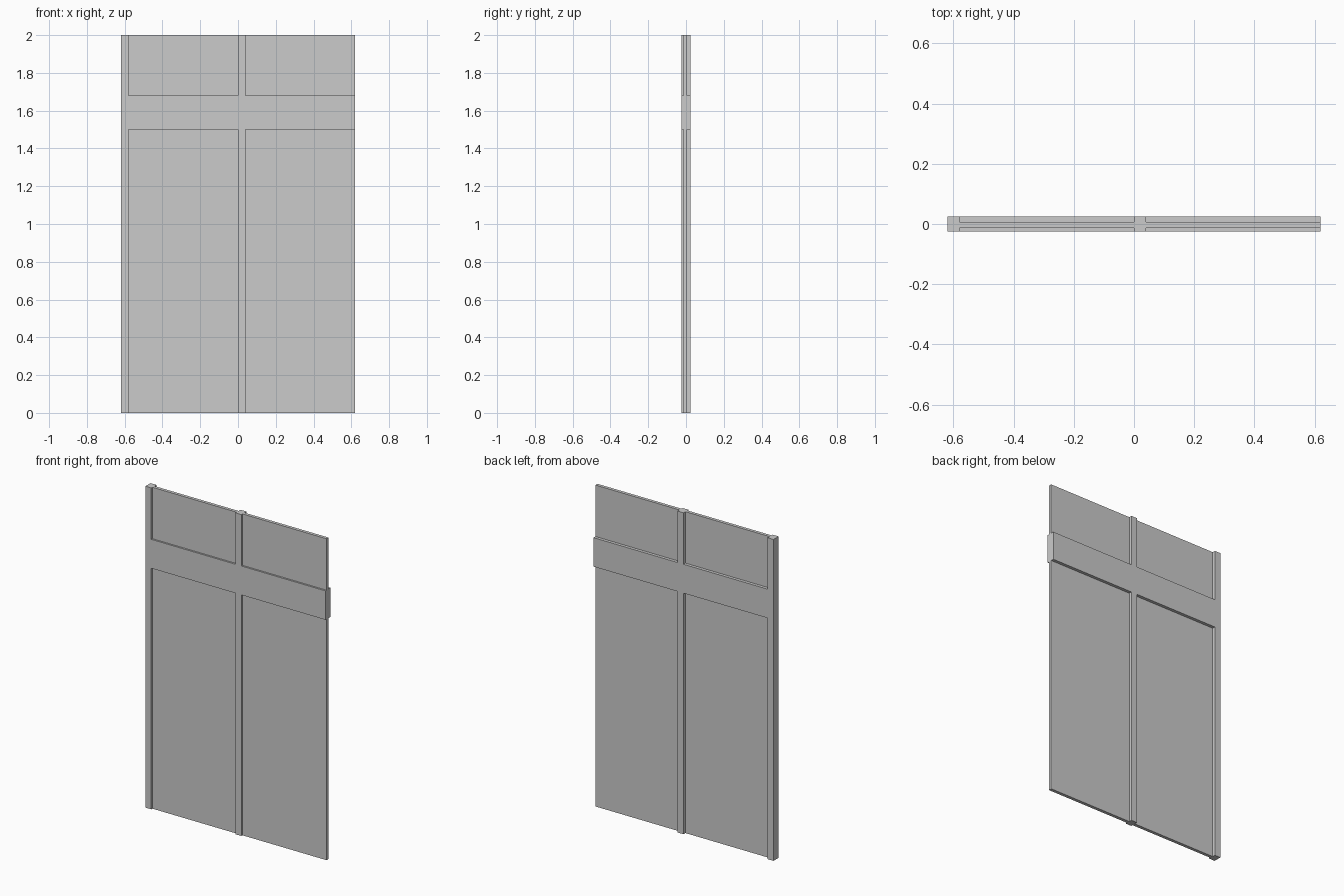
import bpy
import bmesh

if "Cube" in bpy.data.objects:
    bpy.data.objects.remove(bpy.data.objects["Cube"])

# Key positions shared by frame and panels
X_LEFT, X_STILE, X_MID0, X_MID1, X_RIGHT = -0.62, -0.58, 0.0, 0.04, 0.62
Z_BOTTOM, Z_RAIL0, Z_RAIL1, Z_TOP = 0.0, 1.50, 1.68, 2.0
FRAME_Y = (-0.025, 0.025)
PANEL_Y = (-0.014, 0.006)


def extrude_profile(name, points, y_range):
    """Extrude an outline drawn in XZ through a range of Y."""
    bm = bmesh.new()
    face = bm.faces.new([bm.verts.new((x, y_range[0], z)) for x, z in points])
    result = bmesh.ops.extrude_face_region(bm, geom=[face])
    verts = [v for v in result["geom"] if isinstance(v, bmesh.types.BMVert)]
    bmesh.ops.translate(bm, verts=verts, vec=(0, y_range[1] - y_range[0], 0))
    if face.is_valid and len(bm.faces) == len(points) + 1:
        bm.faces.new([v for v in face.verts])
    bmesh.ops.recalc_face_normals(bm, faces=bm.faces)
    mesh = bpy.data.meshes.new(name)
    bm.to_mesh(mesh)
    bm.free()
    obj = bpy.data.objects.new(name, mesh)
    bpy.context.collection.objects.link(obj)
    return obj


# Frame: left stile, centre mullion and cross rail in one flush piece
extrude_profile("frame", [
    (X_LEFT, Z_BOTTOM), (X_STILE, Z_BOTTOM), (X_STILE, Z_RAIL0),
    (X_MID0, Z_RAIL0), (X_MID0, Z_BOTTOM), (X_MID1, Z_BOTTOM),
    (X_MID1, Z_RAIL0), (X_RIGHT, Z_RAIL0), (X_RIGHT, Z_RAIL1),
    (X_MID1, Z_RAIL1), (X_MID1, Z_TOP), (X_MID0, Z_TOP),
    (X_MID0, Z_RAIL1), (X_STILE, Z_RAIL1), (X_STILE, Z_TOP),
    (X_LEFT, Z_TOP)], FRAME_Y)

# Thin recessed panels filling the four openings
for side, x0, x1 in (("left", X_STILE, X_MID0), ("right", X_MID1, X_RIGHT)):
    for level, z0, z1 in (("lower", Z_BOTTOM, Z_RAIL0), ("upper", Z_RAIL1, Z_TOP)):
        extrude_profile(f"{level}_{side}_panel",
                        [(x0, z0), (x1, z0), (x1, z1), (x0, z1)], PANEL_Y)
